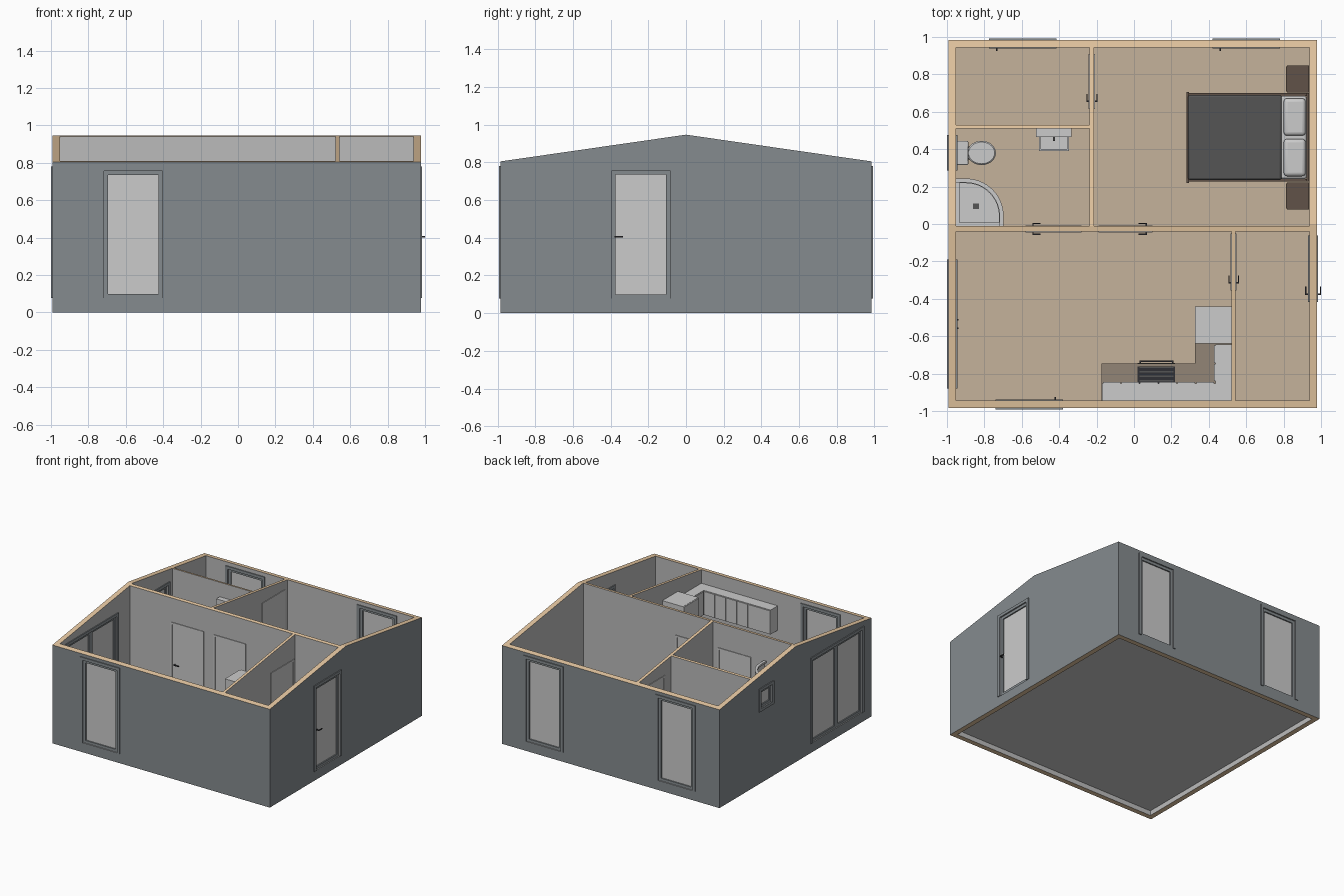
import bpy, bmesh, math
from mathutils import Matrix

if "Cube" in bpy.data.objects:
    bpy.data.objects.remove(bpy.data.objects["Cube"])

def mat(name, c):
    m = bpy.data.materials.new(name)
    m.diffuse_color = (*c, 1)
    m.use_nodes = True
    m.node_tree.nodes["Principled BSDF"].inputs["Base Color"].default_value = m.diffuse_color
    return m

SIDING = mat("siding_grey", (0.235, 0.26, 0.275))
TIMBER = mat("timber", (0.80, 0.58, 0.36))
FLOOR = mat("floor_wood", (0.56, 0.45, 0.33))
DARK = mat("dark", (0.03, 0.03, 0.035))
CHAR = mat("charcoal", (0.09, 0.09, 0.09))
BROWN = mat("dark_wood", (0.12, 0.085, 0.065))
TOP = mat("worktop", (0.29, 0.235, 0.18))

def finish(name, bm, m=None, smooth=False, bevel=0, seg=2):
    bmesh.ops.recalc_face_normals(bm, faces=bm.faces)
    me = bpy.data.meshes.new(name)
    bm.to_mesh(me)
    bm.free()
    o = bpy.data.objects.new(name, me)
    bpy.context.collection.objects.link(o)
    if m:
        me.materials.append(m)
    if bevel:
        b = o.modifiers.new("bevel", "BEVEL")
        b.width, b.segments = bevel, seg
    if smooth or bevel:
        bpy.context.view_layer.objects.active = o
        o.select_set(True)
        bpy.ops.object.shade_smooth_by_angle(angle=math.radians(40))
        o.select_set(False)
    return o

def boxes(name, lst, m=None, **k):
    # each box: x0, x1, y0, y1, z0, z1
    bm = bmesh.new()
    for x0, x1, y0, y1, z0, z1 in lst:
        mt = Matrix.Translation(((x0+x1)/2, (y0+y1)/2, (z0+z1)/2)) @ Matrix.Diagonal((x1-x0, y1-y0, z1-z0, 1))
        bmesh.ops.create_cube(bm, size=1, matrix=mt)
    return finish(name, bm, m, **k)

def loft(name, rings, m=None, **k):
    # skin a stack of equal-length point rings, capped at both ends
    bm = bmesh.new()
    vs = [[bm.verts.new(p) for p in r] for r in rings]
    n = len(rings[0])
    for a, b in zip(vs, vs[1:]):
        for i in range(n):
            bm.faces.new((a[i], a[(i+1) % n], b[(i+1) % n], b[i]))
    bm.faces.new(vs[0])
    bm.faces.new(vs[-1])
    return finish(name, bm, m, **k)

def roof(y):
    return 0.947 - 0.142*abs(y)/0.985

def turn(axis, a0, a1, d0, d1, z0, z1):
    # a runs along the wall, d through it
    return (a0, a1, d0, d1, z0, z1) if axis == 'x' else (d0, d1, a0, a1, z0, z1)

X0, X1, Y, T = -0.993, 0.978, 0.985, 0.041
F = 0.078                       # floor level

# outer walls with gable ends
prof = [(-Y, 0), (Y, 0), (Y, roof(Y)), (0, roof(0)), (-Y, roof(Y))]
walls = loft("outer_walls", [[(x, y, z) for y, z in prof] for x in (X0, X1)])
inner = boxes("room_cutter", [(X0+T, X1-T, -Y+T, Y-T, -1, 2)])
# openings: name, axis, centre along wall, half width, wall centre, z0, z1, leaves, outward sign
h = T/2
OPEN = [("front_window", 'x', -0.56, 0.18, -Y+h, F, 0.78, 1, -1),
        ("back_window_a", 'x', -0.595, 0.18, Y-h, F, 0.78, 1, 1),
        ("back_window_b", 'x', 0.60, 0.18, Y-h, F, 0.78, 1, 1),
        ("entrance_door", 'y', -0.24, 0.178, X1-h, F, 0.78, 1, 1),
        ("terrace_door", 'y', -0.535, 0.345, X0+h, F, 0.78, 2, -1),
        ("bath_window", 'y', 0.38, 0.095, X0+h, 0.59, 0.78, 1, -1)]
cut = boxes("opening_cutter", [turn(ax, c-w+.022, c+w-.022, d-.1, d+.1, z0+(.022 if z0 > .5 else 0), z1-.022)
                               for _, ax, c, w, d, z0, z1, _, _ in OPEN])
for c in (inner, cut):
    b = walls.modifiers.new("cut", "BOOLEAN")
    b.operation, b.solver, b.object = "DIFFERENCE", "EXACT", c
    c.hide_render = True
    c.hide_viewport = True
dg = bpy.context.evaluated_depsgraph_get()
me = bpy.data.meshes.new_from_object(walls.evaluated_get(dg))
walls.modifiers.clear()
walls.data = me
for c in (inner, cut):
    bpy.data.objects.remove(c)
WHITE = mat("plain", (0.5, 0.5, 0.5))
me.materials.clear()
for m in (WHITE, SIDING, TIMBER):
    me.materials.append(m)
for p in me.polygons:
    x, y, z = p.center
    if z < 0.002 or (p.normal.z > 0.5 and z > 0.79):
        p.material_index = 2
    elif x < X0+.002 or x > X1-.002 or abs(y) > Y-.002:
        p.material_index = 1
    else:
        p.material_index = 0

# floor slab and boards
boxes("floor_slab", [(X0+T, X1-T, -Y+T, Y-T, 0.04, 0.07)])
boxes("floor_boards", [(X0+T, X1-T, -Y+T, Y-T, 0.07, F)], FLOOR)

# inner partitions, tops follow the roof slope
for name, x0, x1, y0, y1 in [("ridge_wall", X0+T, X1-T, -0.04, -0.012), ("bedroom_wall", -0.237, -0.213, -0.012, Y-T),
                             ("bath_wall", X0+T, -0.237, 0.51, 0.53), ("hall_wall", 0.522, 0.544, -Y+T, -0.04)]:
    q = [(x0, y0), (x1, y0), (x1, y1), (x0, y1)]
    o = loft(name, [[(x, y, F) for x, y in q], [(x, y, roof(y)) for x, y in q]], WHITE)
    o.data.materials.append(TIMBER)
    for p in o.data.polygons:
        if p.normal.z > 0.5:
            p.material_index = 1

def frame(ax, a0, a1, d0, d1, z0, z1, t, sill=True):
    r = [turn(ax, a0, a0+t, d0, d1, z0, z1), turn(ax, a1-t, a1, d0, d1, z0, z1),
         turn(ax, a0+t, a1-t, d0, d1, z1-t, z1)]
    return r + ([turn(ax, a0+t, a1-t, d0, d1, z0, z0+t)] if sill else [])

def handle(name, ax, a, d, out, z=0.405, run=0.04):
    # post out of the leaf, then a lever
    lo, hi = sorted((d, d+out))
    e = d+out
    s = math.copysign(0.006, out)
    l0, l1 = sorted((e, e-s))
    a0, a1 = sorted((a, a+run))
    boxes(name, [turn(ax, a-.004, a+.004, lo, hi, z-.004, z+.004), turn(ax, a0, a1, l0, l1, z-.004, z+.004)], DARK)

# windows and outer doors: casing on both faces, sash, pane
for name, ax, c, w, d, z0, z1, n, s in OPEN:
    sill = z0 > 0.5
    bars = []
    for sg in (-1, 1):
        e0, e1 = sorted((d+sg*h, d+sg*(h+.007)))
        bars += frame(ax, c-w, c+w, e0, e1, z0, z1, 0.024, sill)
    boxes(name+"_casing", bars, SIDING)
    a0, a1, b0, b1 = c-w+.022, c+w-.022, z0+(.022 if sill else 0), z1-.022
    step = (a1-a0)/n
    for i in range(n):
        l, r = a0+i*step, a0+(i+1)*step
        boxes(f"{name}_sash_{i}", frame(ax, l, r, d-.014, d+.014, b0, b1, 0.022), SIDING)
        boxes(f"{name}_pane_{i}", [turn(ax, l+.02, r-.02, d-.004, d+.004, b0+.02, b1-.02)])
    if name == "terrace_door":
        for i, k in enumerate((-.022, .022)):
            handle(f"{name}_handle_{i}", ax, c+k, d+.014, .02, run=0.004)
    elif name == "entrance_door":
        for i, sg in enumerate((-1, 1)):
            handle(f"{name}_handle_{i}", ax, -0.375, d+sg*.014, sg*.028)
    elif not sill:
        handle(name+"_handle", ax, c+w-.04 if s < 0 else c-w+.04, d-s*.014, -s*.026, run=0.004)

# inner doors: axis, a0, a1, wall centre, half thickness, handle position, lever run
for i, (ax, a0, a1, d, t, ha, run) in enumerate([
        ('x', -0.58, -0.28, -0.026, 0.014, -0.54, 0.04), ('x', -0.19, 0.10, -0.026, 0.014, 0.065, -0.04),
        ('y', 0.615, 0.91, -0.225, 0.012, 0.655, 0.04), ('y', -0.355, -0.05, 0.533, 0.011, -0.315, 0.04)]):
    boxes(f"inner_door_casing_{i}", frame(ax, a0, a1, d-t-.005, d+t+.005, F, 0.745, 0.015, False))
    boxes(f"inner_door_leaf_{i}", [turn(ax, a0+.015, a1-.015, d-t-.002, d+t+.002, F, 0.73)])
    for sg in (-1, 1):
        handle(f"inner_door_handle_{i}_{sg+1}", ax, ha, d+sg*t, sg*.018, run=run)

# kitchen: base units, worktop, wall units, tall unit, cooker
boxes("base_units", [(-.17, .522, -.944, -.76, F, .335), (.34, .522, -.76, -.64, F, .335)])
boxes("worktop", [(-.175, .522, -.944, -.745, .335, .35), (.325, .522, -.745, -.64, .335, .35)], TOP)
boxes("base_doors", [(x, x+.165, -.76, -.752, .10, .325) for x in (-.165, .235-.01)])
boxes("wall_units", [(-.17, .522, -.944, -.852, .50, .70), (.435, .522, -.852, -.645, .50, .70)])
boxes("wall_unit_doors", [(-.167+i*.1, -.073+i*.1, -.852, -.846, .505, .695) for i in range(6)]
      + [(.429, .435, -.84+i*.098, -.748+i*.098, .505, .695) for i in range(2)])
boxes("tall_unit", [(.335, .522, -.64, -.44, F, .75)])
boxes("tall_unit_doors", [(.327, .335, -.638, -.442, z0, z1) for z0, z1 in ((.09, .42), (.425, .748))])
boxes("hob", [(.02, .22, -.90, -.762, .35, .355)], DARK)
boxes("hob_grates", [(.03, .21, -.89+i*.024, -.882+i*.024, .355, .362) for i in range(6)], CHAR)
boxes("oven", [(.02, .22, -.762, -.744, .10, .33)], CHAR)
boxes("oven_handle", [(.03, .21, -.737, -.731, .295, .302), (.03, .037, -.745, -.731, .295, .302),
                      (.203, .21, -.745, -.731, .295, .302)], DARK)

# bed and side tables
boxes("bed_frame", [(.28, .932, .226, .24, .10, .17), (.28, .932, .685, .70, .10, .17), (.28, .295, .218, .705, F, .20),
                    (.922, .936, .226, .70, F, .32)], BROWN)
boxes("mattress", [(.295, .922, .24, .685, .11, .215)], bevel=.012)
boxes("blanket", [(.288, .79, .235, .69, .15, .223)], CHAR, bevel=.012)
for i, y in enumerate((.255, .472)):
    boxes(f"pillow_{i}", [(.80, .918, y, y+.2, .205, .25)], bevel=.02, seg=4)
for i, y in enumerate((.077, .703)):
    boxes(f"side_table_{i}", [(.817, .936, y, y+.145, F, .21)], BROWN)
    boxes(f"side_table_drawers_{i}", [(.812, .817, y+.006, y+.139, z, z+.055) for z in (.085, .148)], BROWN)

# toilet
def oval(cx, rx, ry, z, n=28):
    return [(cx+rx*math.cos(2*math.pi*i/n), .38+ry*math.sin(2*math.pi*i/n), z) for i in range(n)]
loft("toilet_bowl", [oval(-.83, .06, .04, F), oval(-.825, .055, .038, .13), oval(-.815, .075, .06, .18),
                     oval(-.815, .075, .063, .20)], smooth=True)
loft("toilet_lid", [oval(-.815, .077, .065, .202), oval(-.815, .077, .065, .212), oval(-.815, .07, .058, .218)], smooth=True)
boxes("toilet_tank", [(-.95, -.89, .32, .44, .19, .32), (-.952, -.886, .316, .444, .322, .335)], bevel=.006)
boxes("toilet_back", [(-.95, -.85, .345, .415, F, .20)], bevel=.006)

# corner shower: tray, rim and curved screen
def corner(R, r, n=14):
    return [(0, R)] + [(R-r+r*math.sin(a), R-r+r*math.cos(a)) for a in (math.pi/2*i/n for i in range(n+1))] + [(R, 0)]
def screen(name, t, z0, z1, **k):
    loop = corner(.255, .2) + corner(.255-t, .2-t)[::-1]
    loft(name, [[(x-.952, y-.012, z) for x, y in loop] for z in (z0, z1)], **k)
loft("shower_tray", [[(x-.952, y-.012, z) for x, y in [(0, 0)] + corner(.255, .2)] for z in (F, .105)])
boxes("shower_tray_rim", [(-.952, -.932, -.012, .235, .105, .12), (-.932, -.705, -.012, .008, .105, .12)])
boxes("shower_drain", [(-.86, -.83, .08, .11, .105, .109)], CHAR)
screen("shower_lower_rail", .025, .105, .125)
screen("shower_glass", .008, .125, .735)
screen("shower_upper_rail", .022, .735, .75)

# wash basin, tap and mirror cabinet
boxes("basin", [(-.508, -.348, .39, .51, .29, .315)] + frame('x', -.508, -.348, .39, .51, .315, .33, .01)[:2]
      + [(-.498, -.358, .39, .40, .315, .33), (-.498, -.358, .49, .51, .315, .33)])
boxes("basin_cabinet", [(-.49, -.366, .405, .51, .13, .29)])
boxes("basin_tap", [(-.433, -.423, .485, .495, .33, .37), (-.433, -.423, .445, .495, .362, .37)], CHAR)
boxes("mirror_cabinet", [(-.523, -.333, .465, .51, .56, .755)])
